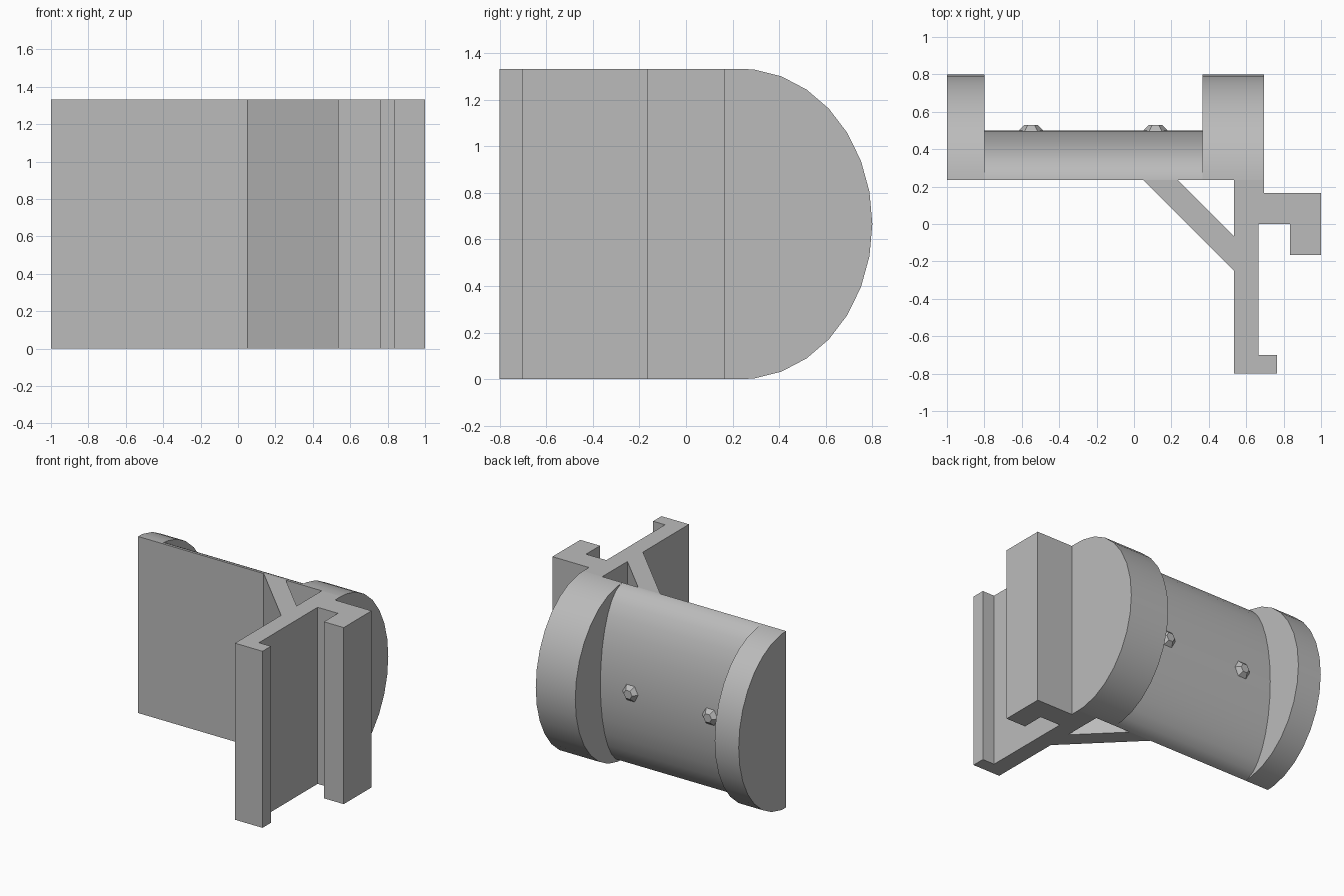
import bpy, bmesh
from math import sin, cos, radians, pi
from mathutils import Matrix, Vector

cube = bpy.data.objects.get("Cube")
if cube:
    bpy.data.objects.remove(cube, do_unlink=True)

HEIGHT = 1.333
MID = HEIGHT / 2
BACK = 0.235      # flat plane the spool is cut on

grey = bpy.data.materials.new("plain grey")
grey.use_nodes = True
colour = (0.5, 0.5, 0.5, 1)
grey.diffuse_color = colour
grey.node_tree.nodes["Principled BSDF"].inputs["Base Color"].default_value = colour


def finish(name, bm):
    bmesh.ops.recalc_face_normals(bm, faces=bm.faces)
    mesh = bpy.data.meshes.new(name)
    bm.to_mesh(mesh)
    bm.free()
    mesh.materials.append(grey)
    obj = bpy.data.objects.new(name, mesh)
    bpy.context.collection.objects.link(obj)
    return obj


def prism(name, points, offset):
    """Extrude a closed outline along the offset vector."""
    bm = bmesh.new()
    face = bm.faces.new([bm.verts.new(p) for p in points])
    result = bmesh.ops.extrude_face_region(bm, geom=[face], use_keep_orig=True)
    moved = [v for v in result["geom"] if isinstance(v, bmesh.types.BMVert)]
    bmesh.ops.translate(bm, verts=moved, vec=Vector(offset))
    return finish(name, bm)


def half_drum(name, x0, x1, depth):
    """Half-elliptical drum lying along x, flat on its front side."""
    angles = [-90] + list(range(-84, 85, 12)) + [90]
    outline = [(x0, BACK + depth * cos(radians(a)), MID + MID * sin(radians(a)))
               for a in angles]
    obj = prism(name, outline, (x1 - x0, 0, 0))
    bpy.ops.object.select_all(action="DESELECT")
    obj.select_set(True)
    bpy.context.view_layer.objects.active = obj
    bpy.ops.object.shade_smooth_by_angle(angle=radians(40))


# Spool: two end flanges and the slimmer barrel between them
half_drum("right_flange", -1, -0.8, 0.565)
half_drum("barrel", -0.8, 0.365, 0.265)
half_drum("left_flange", 0.365, 0.695, 0.565)

# Upright bracket with a hooked clip and a small foot
bracket = [(0.535, BACK), (0.535, -0.8), (0.765, -0.8), (0.765, -0.7),
           (0.665, -0.7), (0.665, 0), (0.835, 0), (0.835, -0.167),
           (1, -0.167), (1, 0.165), (0.695, 0.165), (0.695, BACK)]
prism("clip_bracket", [(x, y, 0) for x, y in bracket], (0, 0, HEIGHT))

# Diagonal brace between spool and bracket
brace = [(0.05, BACK), (0.535, -0.25), (0.535, -0.065), (0.235, BACK)]
prism("diagonal_brace", [(x, y, 0) for x, y in brace], (0, 0, HEIGHT))

# Small faceted studs on the barrel
for name, x in (("right_stud", -0.55), ("left_stud", 0.115)):
    bm = bmesh.new()
    bmesh.ops.create_cone(bm, cap_ends=True, segments=6,
                          radius1=0.075, radius2=0.035, depth=0.04)
    bmesh.ops.rotate(bm, verts=bm.verts, matrix=Matrix.Rotation(-pi / 2, 3, "X"))
    # Put a corner of the hexagon along x
    corner = max(bm.verts, key=lambda v: v.co.x)
    if abs(corner.co.z) > 0.01:
        bmesh.ops.rotate(bm, verts=bm.verts, matrix=Matrix.Rotation(pi / 6, 3, "Y"))
    bmesh.ops.translate(bm, verts=bm.verts, vec=(x, 0.51, MID))
    finish(name, bm)
